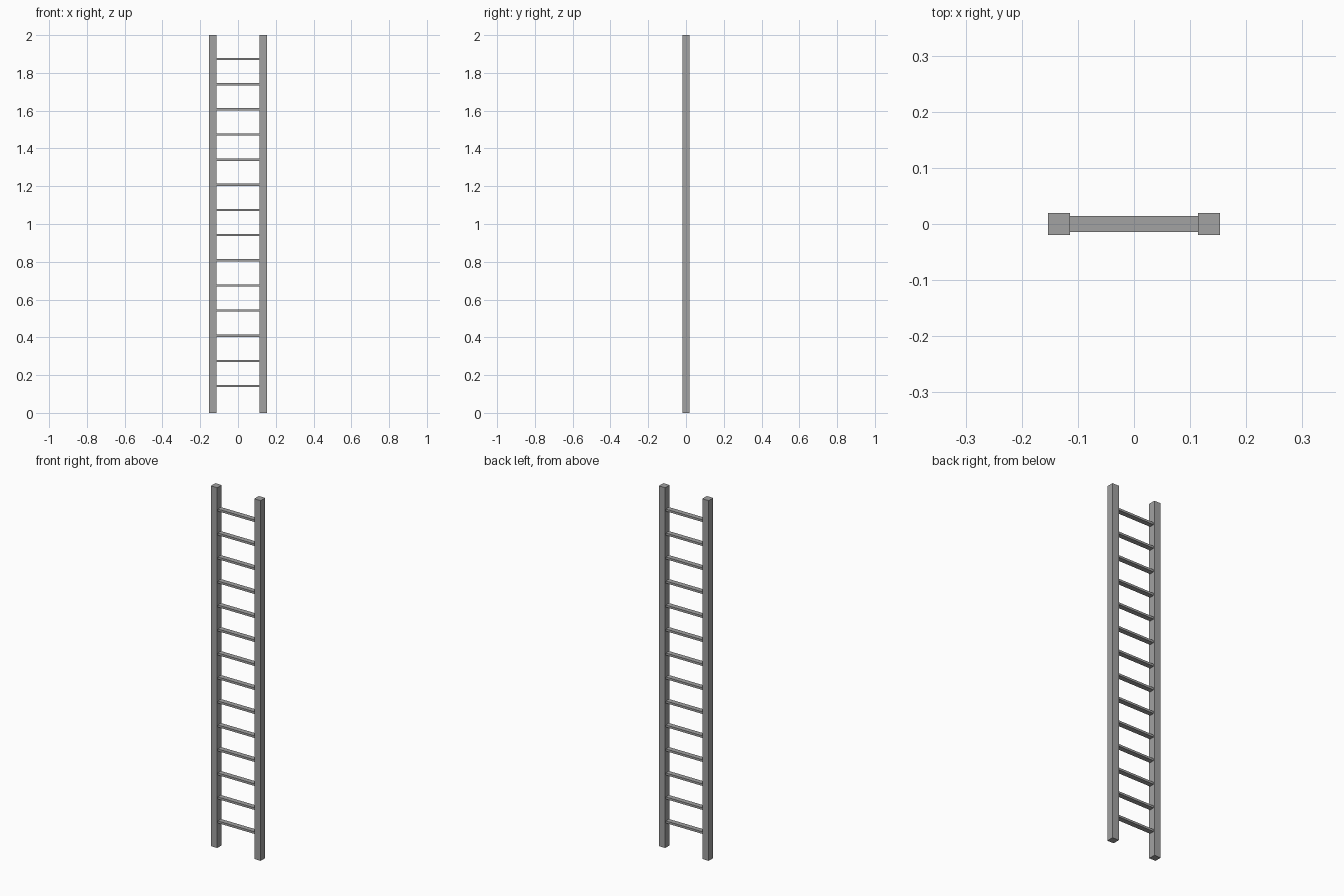
import bpy

if "Cube" in bpy.data.objects:
    bpy.data.objects.remove(bpy.data.objects["Cube"])

# Dark grey finish shared by all parts
grey = bpy.data.materials.new("dark_grey")
grey.diffuse_color = (0.36, 0.36, 0.36, 1)
grey.use_nodes = True
grey.node_tree.nodes["Principled BSDF"].inputs["Base Color"].default_value = grey.diffuse_color

def box(name, center, size):
    bpy.ops.mesh.primitive_cube_add(size=1, location=center)
    ob = bpy.context.object
    ob.name = name
    ob.scale = size
    bpy.ops.object.transform_apply(location=False, rotation=False, scale=True)
    ob.data.materials.append(grey)
    return ob

RAIL = 0.0395         # square rail section
RAIL_X = 0.1335       # rail centre line
RUNGS = 14
FIRST, STEP = 0.142, 0.1332

# Two upright side rails
for side, sx in (("left", -1), ("right", 1)):
    box(f"{side}_rail", (sx * RAIL_X, 0, 1), (RAIL, RAIL, 2))

# Flat rungs spanning between the inner rail faces
span = 2 * RAIL_X - RAIL + 0.001
for i in range(RUNGS):
    box(f"rung_{i + 1}", (0, 0, FIRST + i * STEP), (span, 0.028, 0.012))
